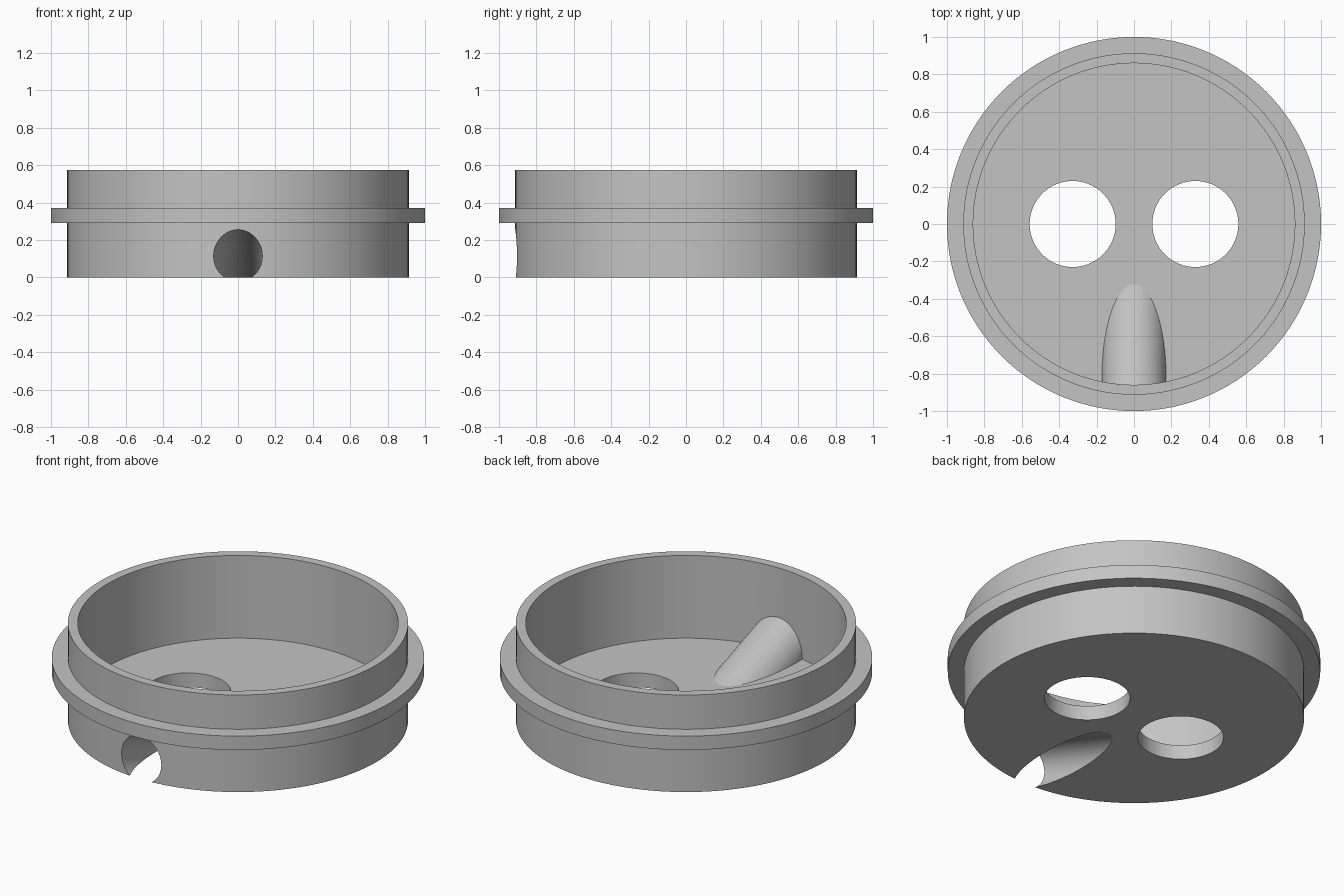
import bpy, bmesh, math
from mathutils import Matrix, Vector

cube = bpy.data.objects.get("Cube")
if cube:
    bpy.data.objects.remove(cube, do_unlink=True)

SEGMENTS = 128
HEIGHT, FLOOR = 0.575, 0.085
OUTER, INNER = 0.913, 0.86

grey = bpy.data.materials.new("plain_grey")
grey.use_nodes = True
colour = (0.55, 0.55, 0.55, 1)
grey.diffuse_color = colour
grey.node_tree.nodes["Principled BSDF"].inputs["Base Color"].default_value = colour


def add_object(name, bm):
    bmesh.ops.recalc_face_normals(bm, faces=bm.faces)
    mesh = bpy.data.meshes.new(name)
    bm.to_mesh(mesh)
    bm.free()
    mesh.materials.append(grey)
    obj = bpy.data.objects.new(name, mesh)
    bpy.context.collection.objects.link(obj)
    return obj


def lathe(name, profile):
    """Spin a profile that starts and ends on the z axis."""
    bm = bmesh.new()
    verts = [bm.verts.new((r, 0, z)) for r, z in profile]
    edges = [bm.edges.new(pair) for pair in zip(verts, verts[1:])]
    bmesh.ops.spin(bm, geom=verts + edges, cent=(0, 0, 0), axis=(0, 0, 1),
                   angle=math.tau, steps=SEGMENTS)
    bmesh.ops.remove_doubles(bm, verts=bm.verts, dist=0.0002)
    return add_object(name, bm)


def cylinder(name, radius, start, end):
    start, end = Vector(start), Vector(end)
    axis = end - start
    place = Matrix.Translation((start + end) / 2) @ axis.to_track_quat("Z", "Y").to_matrix().to_4x4()
    bm = bmesh.new()
    bmesh.ops.create_cone(bm, cap_ends=True, segments=SEGMENTS // 2, radius1=radius,
                          radius2=radius, depth=axis.length, matrix=place)
    return add_object(name, bm)


def combine(target, tool, operation):
    """Apply a boolean and discard the tool."""
    mod = target.modifiers.new(operation.lower(), "BOOLEAN")
    mod.operation, mod.object, mod.solver = operation, tool, "EXACT"
    bpy.context.view_layer.objects.active = target
    bpy.ops.object.modifier_apply(modifier=mod.name)
    bpy.data.objects.remove(tool, do_unlink=True)


# Round cup with an outer flange
cup = lathe("flanged_cup", [
    (0, 0), (OUTER, 0), (OUTER, 0.29), (1, 0.29), (1, 0.372), (OUTER, 0.372),
    (OUTER, HEIGHT), (INNER, HEIGHT), (INNER, FLOOR), (0, FLOOR)])

# Sloping sleeve, trimmed to the inside of the cup
slope = math.tan(math.radians(20))


def on_axis(y):
    return (0, y, 0.117 - slope * (y + OUTER))


sleeve = cylinder("sloping_sleeve", 0.172, on_axis(-1.2), on_axis(0))
trim = cylinder("sleeve_trim", 0.885, (0, 0, 0.04), (0, 0, HEIGHT))
combine(sleeve, trim, "INTERSECT")
combine(cup, sleeve, "UNION")

# Sloping bore from the front wall out through the underside
combine(cup, cylinder("bore_cutter", 0.13, on_axis(-1.3), on_axis(0.3)), "DIFFERENCE")

# Two round holes through the floor
for x in (-0.328, 0.328):
    combine(cup, cylinder("hole_cutter", 0.23, (x, 0, -0.1), (x, 0, 0.2)), "DIFFERENCE")

# Smooth round walls with crisp rims
bpy.ops.object.select_all(action="DESELECT")
cup.select_set(True)
bpy.context.view_layer.objects.active = cup
bpy.ops.object.shade_smooth_by_angle(angle=math.radians(15))
